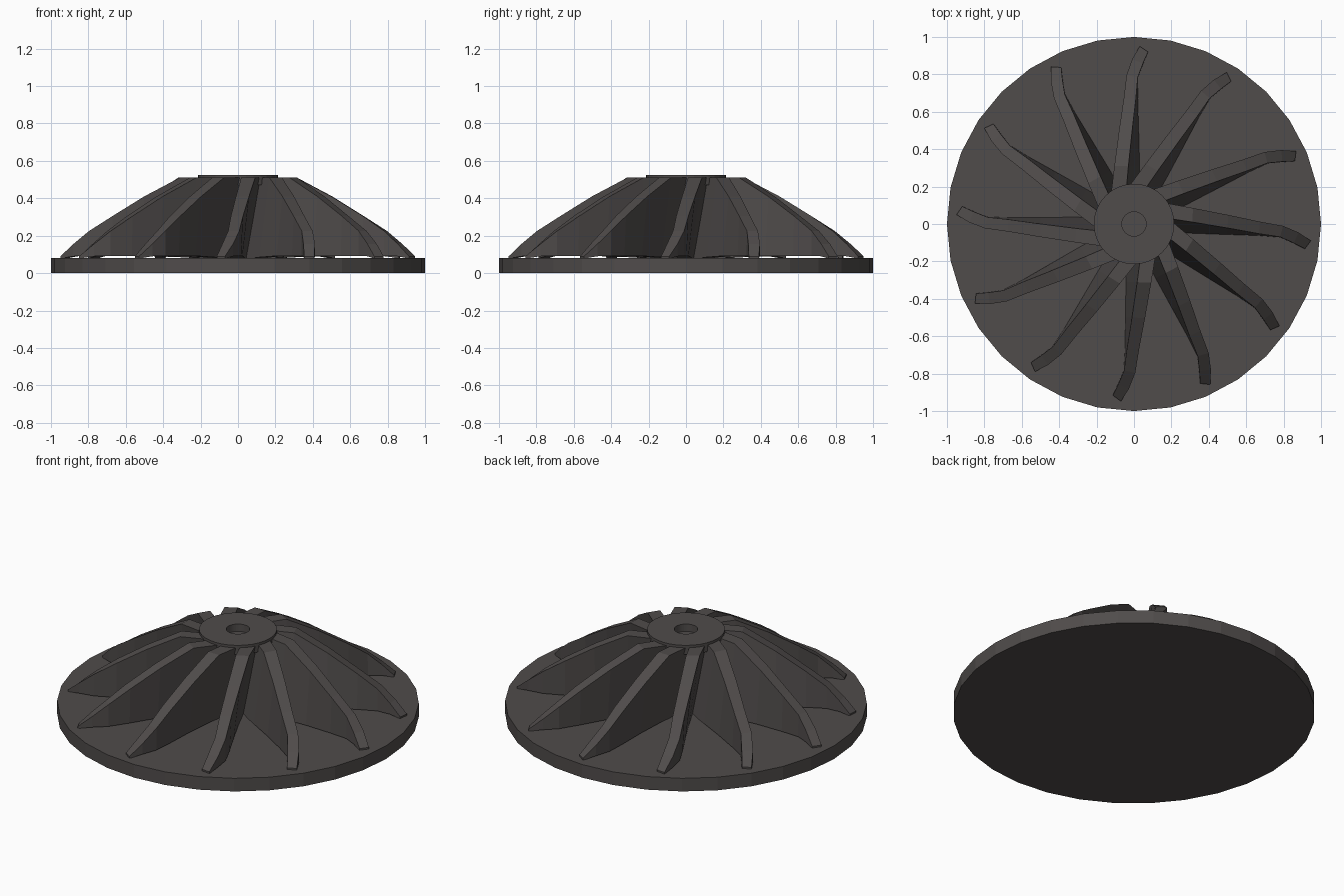
import bpy, bmesh, math
from mathutils import Matrix

if "Cube" in bpy.data.objects:
    bpy.data.objects.remove(bpy.data.objects["Cube"])

metal = bpy.data.materials.new("dark_grey_metal")
metal.diffuse_color = (0.080, 0.072, 0.070, 1)
metal.use_nodes = True
metal.node_tree.nodes["Principled BSDF"].inputs["Base Color"].default_value = metal.diffuse_color


def add_object(name, bm):
    bmesh.ops.recalc_face_normals(bm, faces=bm.faces)
    mesh = bpy.data.meshes.new(name)
    bm.to_mesh(mesh)
    bm.free()
    mesh.materials.append(metal)
    obj = bpy.data.objects.new(name, mesh)
    bpy.context.collection.objects.link(obj)
    return obj


def lathe(name, profile, sides=32):
    """Revolve an (r, z) profile, closing both ends with a flat cap."""
    bm = bmesh.new()
    rings = [[bm.verts.new((r * math.cos(2 * math.pi * i / sides),
                            r * math.sin(2 * math.pi * i / sides), z))
              for i in range(sides)] for r, z in profile]
    for a, b in zip(rings, rings[1:]):
        for i in range(sides):
            j = (i + 1) % sides
            bm.faces.new((a[i], a[j], b[j], b[i]))
    bm.faces.new(rings[0])
    bm.faces.new(rings[-1])
    return add_object(name, bm)


# Base disc, and the hub with its flange and blind bore
lathe("base_disc", [(1, 0), (1, 0.08)])
lathe("hub", [(0.15, 0.07), (0.15, 0.47), (0.215, 0.47), (0.215, 0.525),
              (0.065, 0.525), (0.065, 0.48)])

# Blade stations along the radius:
# y, top left x, top right x, top z, bottom left x, bottom right x, bottom z
STATIONS = [
    (0.14, -0.125, -0.045, 0.51, -0.050, 0.030, 0.075),
    (0.31, -0.105, -0.030, 0.51, -0.045, 0.030, 0.085),
    (0.50, -0.080, -0.010, 0.41, -0.045, 0.025, 0.092),
    (0.67, -0.055, 0.010, 0.305, -0.045, 0.020, 0.092),
    (0.79, -0.040, 0.020, 0.225, -0.040, 0.022, 0.092),
    (0.87, -0.010, 0.048, 0.155, -0.010, 0.050, 0.090),
    (0.935, 0.030, 0.075, 0.090, 0.030, 0.075, 0.078),
]


def blade(name, angle):
    bm = bmesh.new()
    rings = []
    for y, tl, tr, tz, bl, br, bz in STATIONS:
        skew = 0.03 * max(0, (y - 0.7) / 0.235)      # tip end is cut at a slant
        rings.append([bm.verts.new(p) for p in (
            (tl, y + skew / 2, tz), (tr, y - skew / 2, tz),
            (br, y - skew / 2, bz), (bl, y + skew / 2, bz))])
    for a, b in zip(rings, rings[1:]):
        for i in range(4):
            j = (i + 1) % 4
            bm.faces.new((a[i], a[j], b[j], b[i]))
    bm.faces.new(rings[0])
    bm.faces.new(rings[-1])
    bmesh.ops.rotate(bm, verts=bm.verts, matrix=Matrix.Rotation(angle, 3, 'Z'))
    return add_object(name, bm)


# Twelve curved blades, spaced slightly under 30 degrees
for n in range(12):
    blade(f"blade_{n + 1}", math.radians(29.6 * (n - 1)))
